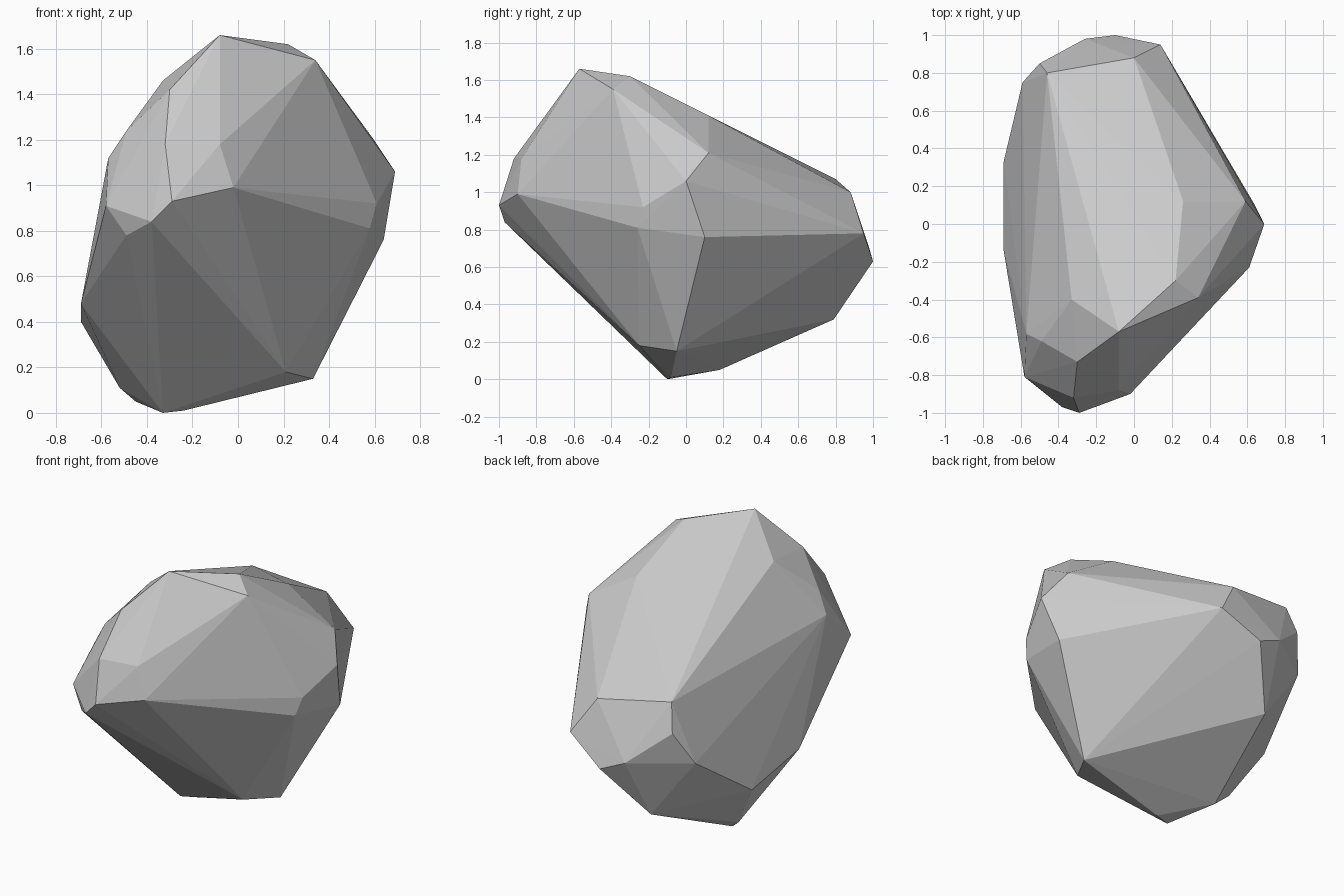
import bpy, bmesh

# Corner points of the faceted boulder, grouped by region
crown = [(-.08, -.57, 1.66), (.22, -.30, 1.62), (.34, -.39, 1.55), (.32, -.43, 1.46),
         (-.33, -.40, 1.46), (-.30, -.73, 1.42), (.26, .12, 1.41)]
right = [(.59, .12, 1.21), (.69, 0, 1.06), (.64, .10, .76), (.61, -.23, .92), (.58, -.26, .81)]
nose = [(-.29, -1, .93), (-.38, -.97, .84), (-.02, -.90, .99), (-.08, -.88, 1.18),
        (-.32, -.92, 1.18)]
left = [(-.58, -.81, .91), (-.49, -.85, .78), (-.57, -.58, 1.12), (-.49, -.62, 1.24),
        (-.69, -.14, .48), (-.69, .33, .40)]
back = [(-.10, 1, .63), (.14, .95, .78), (0, .88, 1), (-.46, .80, 1.07),
        (-.50, .85, .90), (-.59, .75, .70), (-.26, .98, .70), (-.31, .79, .32)]
base = [(.33, -.05, .15), (.21, -.25, .18), (-.33, -.10, 0), (-.24, -.08, .01),
        (-.45, .18, .05), (-.52, .22, .11)]

# Wrap the corners in a flat-faced convex shell
bm = bmesh.new()
for p in crown + right + nose + left + back + base:
    bm.verts.new(p)
hull = bmesh.ops.convex_hull(bm, input=bm.verts[:])
loose = [v for v in bm.verts if not v.link_faces]
bmesh.ops.delete(bm, geom=loose, context='VERTS')
bmesh.ops.recalc_face_normals(bm, faces=bm.faces[:])

mesh = bpy.data.meshes.new("boulder")
bm.to_mesh(mesh)
bm.free()
bpy.context.collection.objects.link(bpy.data.objects.new("boulder", mesh))
